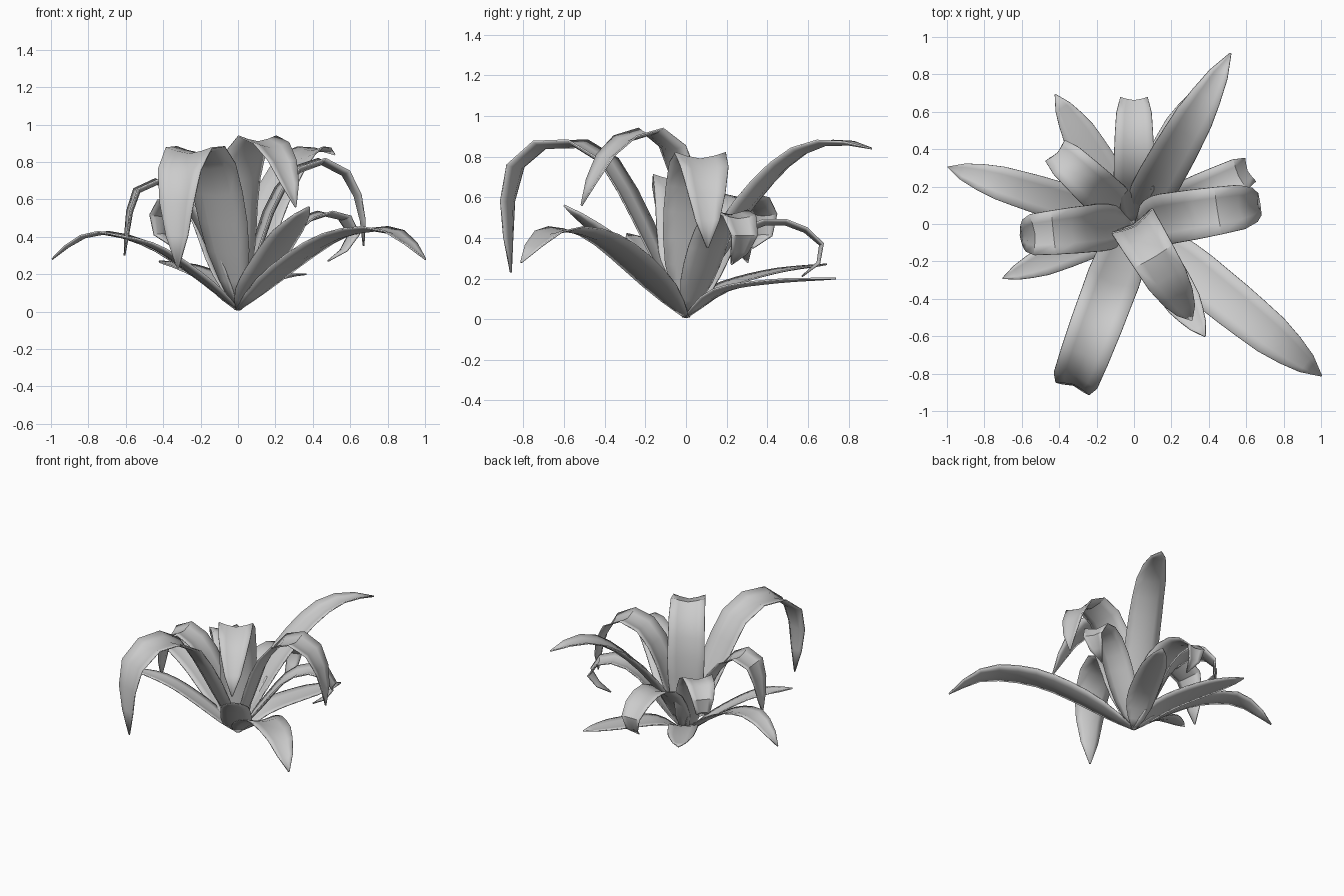
import bpy, math
from mathutils import Vector

if "Cube" in bpy.data.objects:
    bpy.data.objects.remove(bpy.data.objects["Cube"])

SEGS = 11      # rings along each leaf
WIDTH = [(0, .14), (.1, .62), (.2, .93), (.32, 1.04), (.58, 1), (.75, .88), (.9, .5), (1, .03)]
ACROSS = [-1, -.55, 0, .55, 1]     # points across the leaf


def lerp_table(table, t):
    for (a, va), (b, vb) in zip(table, table[1:]):
        if t <= b:
            return va + (vb - va) * (t - a) / (b - a)
    return table[-1][1]


def smooth_path(pts, n):
    """Catmull-Rom through the points, resampled evenly by length."""
    p = [2 * pts[0] - pts[1]] + pts + [2 * pts[-1] - pts[-2]]
    dense = []
    for i in range(1, len(p) - 2):
        a, b, c, d = p[i - 1:i + 3]
        for k in range(12):
            t = k / 12
            dense.append(.5 * (2 * b + (c - a) * t + (2 * a - 5 * b + 4 * c - d) * t * t
                               + (3 * b - a - 3 * c + d) * t ** 3))
    dense.append(pts[-1])
    dist = [0]
    for a, b in zip(dense, dense[1:]):
        dist.append(dist[-1] + (b - a).length)
    out, j = [], 0
    for i in range(n + 1):
        s = dist[-1] * i / n
        while j < len(dist) - 2 and dist[j + 1] < s:
            j += 1
        out.append(dense[j].lerp(dense[j + 1], (s - dist[j]) / (dist[j + 1] - dist[j])))
    return out


def leaf(name, azimuth, width, fold, profile):
    """Channelled strap leaf; profile is (reach, height) along the azimuth."""
    az = math.radians(azimuth)
    out = Vector((math.cos(az), math.sin(az), 0))
    side = Vector((-out.y, out.x, 0))
    path = smooth_path([Vector((0, 0, .01))] + [out * r + Vector((0, 0, z)) for r, z in profile], SEGS)
    verts, faces, m = [], [], len(ACROSS)
    for i, c in enumerate(path):
        tan = (path[min(i + 1, SEGS)] - path[max(i - 1, 0)]).normalized()
        nrm = tan.cross(side)
        half = width / 2 * lerp_table(WIDTH, i / SEGS)
        for u in ACROSS:
            verts.append(c + side * u * half + nrm * (fold * half * (abs(u) ** 1.4 - .4)))
    for i in range(SEGS):
        for j in range(m - 1):
            a = i * m + j
            faces.append((a, a + m, a + m + 1, a + 1))
    me = bpy.data.meshes.new(name)
    me.from_pydata(verts, [], faces)
    ob = bpy.data.objects.new(name, me)
    bpy.context.collection.objects.link(ob)
    mod = ob.modifiers.new("thickness", "SOLIDIFY")
    mod.thickness = .008
    mod.offset = 0
    bpy.context.view_layer.objects.active = ob
    ob.select_set(True)
    bpy.ops.object.shade_smooth_by_angle(angle=math.radians(40))
    ob.select_set(False)


# Tall arching leaves
TALL = [
    ("tall_leaf_back_right", 60.5, .23, .3, [(.14, .27), (.35, .56), (.6, .79), (.82, .87), (1.05, .84)]),
    ("tall_leaf_front_left", -110.5, .275, .27, [(.13, .25), (.27, .52), (.44, .79), (.65, .87), (.84, .8), (.92, .6), (.92, .23)]),
    ("tall_leaf_front", -59, .25, .27, [(.0, .3), (.01, .6), (.1, .85), (.25, .92), (.45, .8), (.6, .56)]),
    ("tall_leaf_right", 9, .265, .25, [(.1, .3), (.2, .58), (.32, .75), (.45, .8), (.59, .72), (.66, .54), (.68, .35)]),
    ("tall_leaf_left", 186, .245, .25, [(.11, .25), (.24, .52), (.36, .66), (.47, .69), (.56, .6), (.61, .3)]),
]

# Shorter leaves with curled tips
CURLED = [
    ("curled_leaf_right", 25, .2, .25, [(.15, .2), (.34, .44), (.5, .52), (.63, .49), (.67, .38), (.53, .27)]),
    ("curled_leaf_back", 90, .21, .25, [(.1, .2), (.25, .41), (.43, .48), (.6, .43), (.68, .32), (.57, .21)]),
    ("curled_leaf_back_left", 137, .22, .25, [(.12, .22), (.26, .5), (.4, .6), (.54, .55), (.57, .43), (.48, .35)]),
]

# Low spreading leaves
LOW = [
    ("low_leaf_front_right", -39, .25, .2, [(.35, .24), (.65, .39), (.92, .44), (1.1, .41), (1.29, .28)]),
    ("low_leaf_front", -57.7, .21, .25, [(.2, .17), (.45, .38), (.71, .56)]),
    ("low_leaf_left", 163, .2, .15, [(.25, .2), (.5, .35), (.75, .42), (.9, .38), (1.04, .28)]),
    ("low_leaf_back_left", 121.3, .2, .12, [(.2, .15), (.5, .23), (.81, .27)]),
    ("low_leaf_back_right", 64, .2, .12, [(.2, .14), (.5, .185), (.82, .2)]),
    ("low_leaf_front_left", 202.5, .17, .15, [(.25, .2), (.5, .35), (.76, .42)]),
]

for group in (TALL, CURLED, LOW):
    for args in group:
        leaf(*args)
